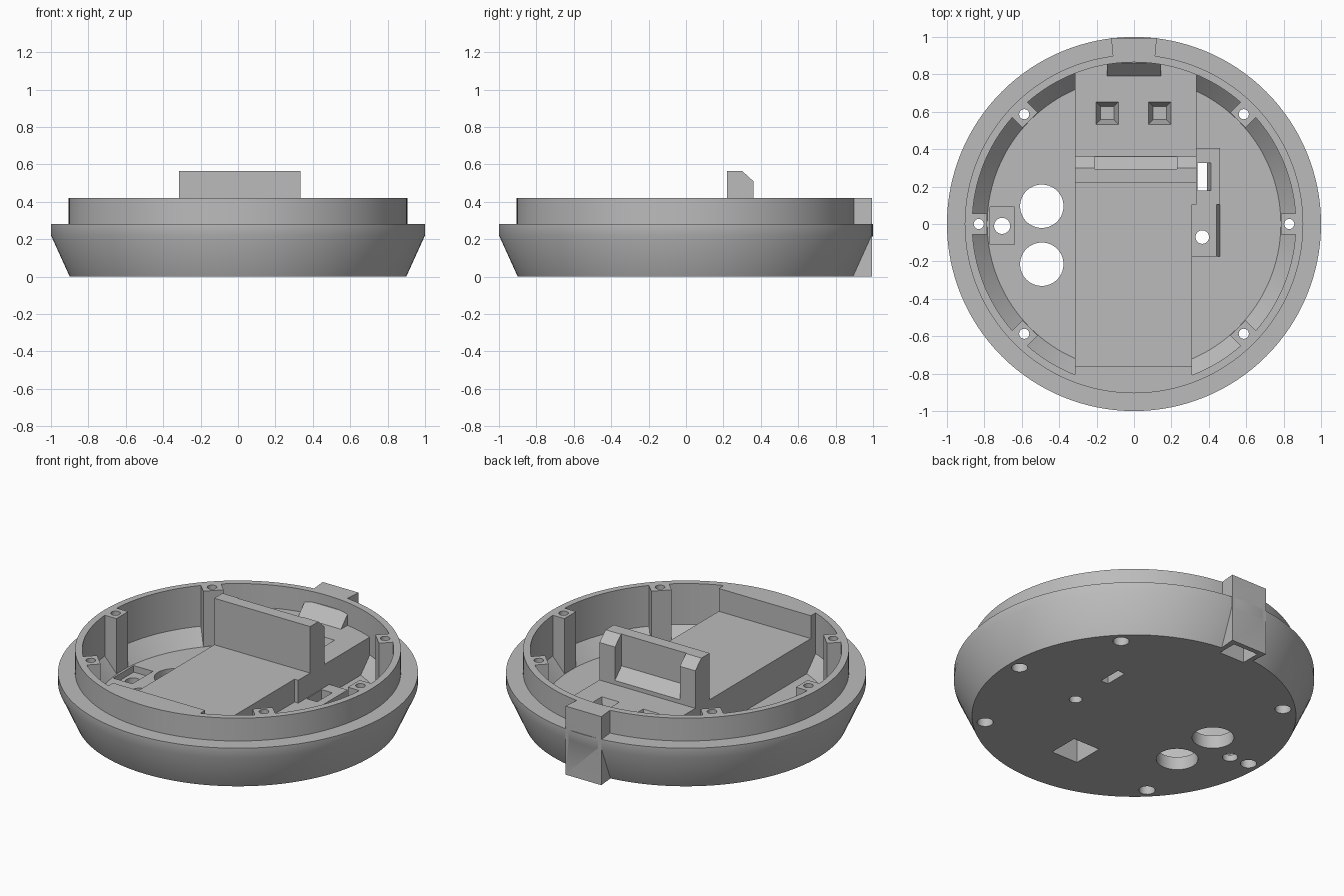
import bpy, bmesh, math
from mathutils import Matrix

if "Cube" in bpy.data.objects:
    bpy.data.objects.remove(bpy.data.objects["Cube"], do_unlink=True)

grey = bpy.data.materials.new("plain grey")
grey.use_nodes = True
COLOUR = (0.5, 0.5, 0.5, 1)
grey.diffuse_color = COLOUR
grey.node_tree.nodes["Principled BSDF"].inputs["Base Color"].default_value = COLOUR

RIM, FLOOR, DECK = 0.42, 0.08, 0.28


def finish(name, bm):
    bmesh.ops.recalc_face_normals(bm, faces=bm.faces)
    mesh = bpy.data.meshes.new(name)
    bm.to_mesh(mesh)
    bm.free()
    mesh.materials.append(grey)
    ob = bpy.data.objects.new(name, mesh)
    bpy.context.collection.objects.link(ob)
    return ob


def prism(name, outline, axis, lo, hi):
    """Extrude a 2D outline along an axis; x uses (y, z), y uses (x, z), z uses (x, y)."""
    place = {"x": lambda a, b, c: (c, a, b),
             "y": lambda a, b, c: (a, c, b),
             "z": lambda a, b, c: (a, b, c)}[axis]
    bm = bmesh.new()
    face = bm.faces.new([bm.verts.new(place(a, b, lo)) for a, b in outline])
    moved = bmesh.ops.extrude_face_region(bm, geom=[face])["geom"]
    shift = place(0, 0, hi - lo)
    bmesh.ops.translate(bm, vec=shift, verts=[v for v in moved if isinstance(v, bmesh.types.BMVert)])
    return finish(name, bm)


def box(name, x0, x1, y0, y1, z0, z1):
    return prism(name, [(x0, y0), (x1, y0), (x1, y1), (x0, y1)], "z", z0, z1)


def rod(name, x, y, r, z0, z1, sides=32, r_top=None, turn=0):
    bm = bmesh.new()
    bmesh.ops.create_cone(bm, cap_ends=True, segments=sides, radius1=r,
                          radius2=r if r_top is None else r_top, depth=z1 - z0,
                          matrix=Matrix.Translation((x, y, (z0 + z1) / 2)) @ Matrix.Rotation(turn, 4, "Z"))
    return finish(name, bm)


def lathe(name, profile, steps=128):
    """Revolve a profile whose ends lie on the z axis."""
    bm = bmesh.new()
    verts = [bm.verts.new((r, 0, z)) for r, z in profile]
    edges = [bm.edges.new(pair) for pair in zip(verts, verts[1:])]
    bmesh.ops.spin(bm, geom=verts + edges, cent=(0, 0, 0), axis=(0, 0, 1),
                   angle=math.tau, steps=steps, use_merge=False)
    bmesh.ops.remove_doubles(bm, verts=bm.verts, dist=1e-5)
    return finish(name, bm)


def combine(target, other, operation):
    """Apply a boolean and remove its operand."""
    mod = target.modifiers.new("join", "BOOLEAN")
    mod.operation, mod.object, mod.solver = operation, other, "EXACT"
    bpy.context.view_layer.update()
    mesh = bpy.data.meshes.new_from_object(target.evaluated_get(bpy.context.evaluated_depsgraph_get()))
    target.modifiers.clear()
    target.data = mesh
    bpy.data.objects.remove(other, do_unlink=True)


# Round shell with flared base, stepped rim and sloped inner foot
housing = lathe("housing", [(0, 0), (0.9, 0), (1, 0.22), (1, DECK), (0.905, DECK), (0.905, RIM),
                            (0.865, RIM), (0.865, 0.17), (0.785, FLOOR), (0, FLOOR)])

# Raised deck, its front fill and the bosses beside it, trimmed to the shell
deck = box("deck", -0.315, 0.31, -1, 1, 0.04, DECK)
combine(deck, box("deck_step", 0.2, 0.335, 0.105, 1, 0.04, DECK), "UNION")
combine(deck, box("front_fill", -0.315, 0.31, -1, -0.76, 0.04, RIM), "UNION")
combine(deck, rod("trim", 0, 0, 0.885, 0, 1, 128), "INTERSECT")
combine(housing, deck, "UNION")

parts = [
    box("upper_boss", 0.3, 0.46, 0.105, 0.405, 0.04, 0.14),
    prism("lower_boss", [(0.3, 0.04), (0.46, 0.04), (0.46, FLOOR), (0.44, 0.14), (0.3, 0.14)],
          "y", -0.175, 0.105),
    # Upright stop with chamfered back, hollowed between its end posts
    prism("stop_block", [(0.22, 0.2), (0.36, 0.2), (0.36, 0.51), (0.3, 0.565), (0.22, 0.565)],
          "x", -0.315, 0.335),
    # Ramp against the back wall and the rear lug
    prism("rear_ramp", [(0.79, 0.2), (0.89, 0.2), (0.89, 0.355), (0.86, 0.355), (0.79, DECK)],
          "x", -0.145, 0.145),
    prism("rear_lug", [(-0.112, 0.885), (0.112, 0.885), (0.122, 0.995), (-0.122, 0.995)], "z", 0, RIM),
]
# Screw posts around the wall
angles = [math.radians(a) for a in (0, 45, 135, 180, 225, 315)]
for a in angles:
    post = box("screw_post", 0.785, 0.885, -0.057, 0.057, 0.04, RIM)
    post.data.transform(Matrix.Rotation(a, 4, "Z"))
    parts.append(post)
for part in parts:
    combine(housing, part, "UNION")

# Openings
cuts = [
    prism("stop_hollow", [(0.295, 0.37), (0.365, 0.3), (0.4, 0.3), (0.4, 0.7), (0.295, 0.7)],
          "x", -0.21, 0.23),
    box("cable_slot", 0.34, 0.39, 0.18, 0.325, -0.1, 0.2),
    prism("slot_slope", [(0.38, FLOOR), (0.39, FLOOR), (0.415, 0.15), (0.38, 0.15)], "y", 0.18, 0.325),
    box("left_recess", -0.77, -0.64, -0.11, 0.09, 0.04, 0.2),
    rod("recess_hole", -0.705, -0.01, 0.043, -0.1, 0.2),
    rod("boss_hole", 0.365, -0.07, 0.036, -0.1, 0.2),
    box("base_pocket", -0.09, 0.09, -0.6, -0.41, -0.1, 0.22),
    box("lug_pocket", -0.085, 0.085, 0.845, 0.965, -0.1, 0.25),
]
for y in (0.095, -0.215):
    cuts.append(rod("floor_hole", -0.493, y, 0.116, -0.1, 0.2, 64))
for x in (-0.143, 0.138):
    cuts.append(rod("deck_pit", x, 0.593, 0.05, 0.2, DECK + 0.001, 4, 0.085, math.pi / 4))
for a in angles:
    x, y = 0.83 * math.cos(a), 0.83 * math.sin(a)
    cuts.append(rod("screw_hole", x, y, 0.027, -0.1, 0.6, 24))
    cuts.append(rod("screw_head", x, y, 0.045, -0.1, 0.1, 24))
for cut in cuts:
    combine(housing, cut, "DIFFERENCE")

# Smooth curved walls, keep edges sharp
bpy.ops.object.select_all(action="DESELECT")
housing.select_set(True)
bpy.context.view_layer.objects.active = housing
bpy.ops.object.shade_smooth_by_angle(angle=math.radians(30))
